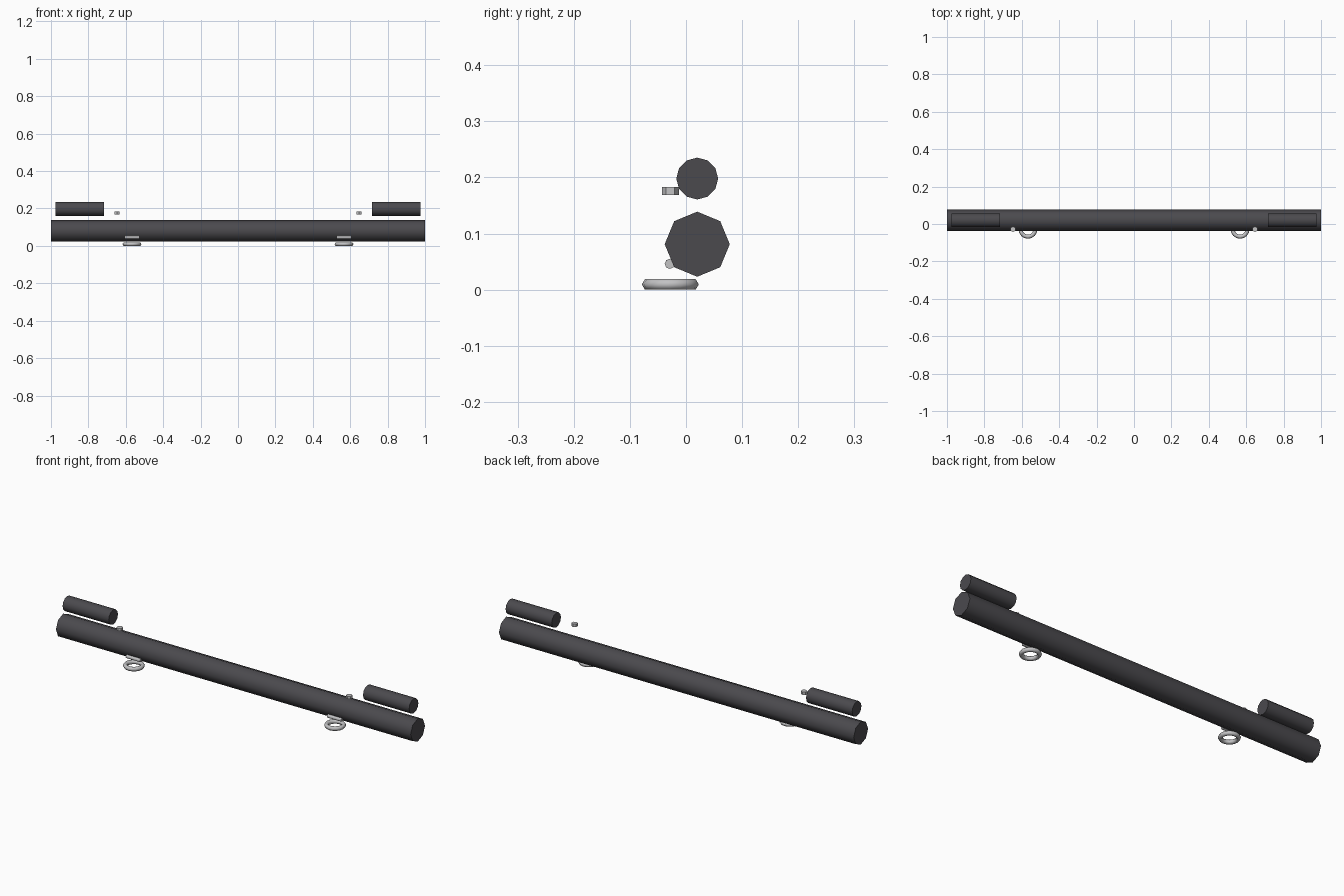
import bpy
from math import pi, radians

cube = bpy.data.objects.get("Cube")
if cube:
    bpy.data.objects.remove(cube, do_unlink=True)


def material(name, colour):
    mat = bpy.data.materials.new(name)
    mat.use_nodes = True
    mat.diffuse_color = colour
    mat.node_tree.nodes["Principled BSDF"].inputs["Base Color"].default_value = colour
    return mat


dark = material("dark grey", (0.07, 0.068, 0.076, 1))
steel = material("light steel", (0.54, 0.54, 0.55, 1))


def finish(name, mat, angle):
    obj = bpy.context.object
    obj.name = name
    obj.data.materials.append(mat)
    bpy.ops.object.transform_apply(location=False, rotation=True, scale=True)
    bpy.ops.object.shade_smooth_by_angle(angle=radians(angle))
    return obj


def rod(name, mat, sides, radius, length, location, along_x=True, angle=50):
    bpy.ops.mesh.primitive_cylinder_add(
        vertices=sides, radius=radius, depth=length, location=location,
        rotation=(0, pi / 2 if along_x else 0, 0))
    return finish(name, mat, angle)


# Main bar
rod("main_bar", dark, 8, 0.058, 2, (0, 0.02, 0.081))

for side, s in (("left", 1), ("right", -1)):
    # Grip above each end of the bar
    rod(side + "_grip", dark, 12, 0.0373, 0.26, (s * 0.847, 0.02, 0.198))
    # Small hexagonal stud beside the grip
    rod(side + "_stud", steel, 6, 0.0152, 0.014, (s * 0.647, -0.028, 0.176),
        along_x=False, angle=30)
    # Pin on the front of the bar
    rod(side + "_pin", steel, 8, 0.009, 0.08, (s * 0.567, -0.029, 0.046))
    # Ring hanging below the pin
    bpy.ops.mesh.primitive_torus_add(
        major_segments=16, minor_segments=6, major_radius=0.04,
        minor_radius=0.0107, location=(s * 0.567, -0.028, 0.0093))
    finish(side + "_ring", steel, 70)
